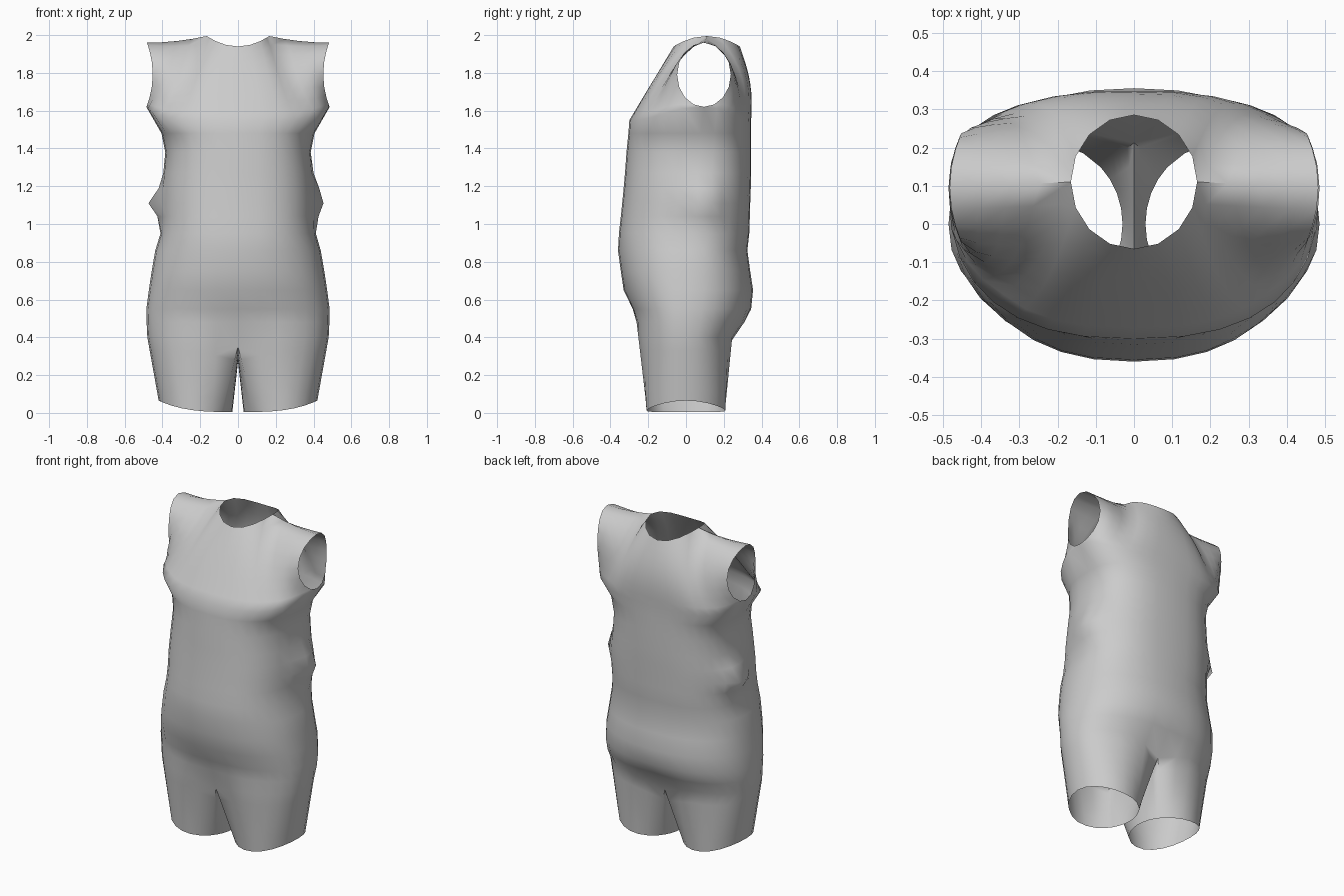
import bpy, bmesh
from math import sin, cos, pi, radians, exp, copysign
from mathutils import Vector

if "Cube" in bpy.data.objects:
    bpy.data.objects.remove(bpy.data.objects["Cube"])

N = 32  # points round the body; 0 front, 8 right side, 16 back, 24 left side


def spow(v, e):
    return copysign(abs(v) ** e, v) if abs(v) > 1e-6 else 0.0


def ring(z, w, yf, yb, yc, e=0.8, lift=0.0):
    pts = []
    for k in range(N):
        a = 2 * pi * k / N
        c, s = cos(a), sin(a)
        x = w * spow(s, e)
        y = yc - (yc - yf if c > 0 else yb - yc) * spow(c, e)
        pts.append(Vector((x, y, z + lift * abs(s) ** 6)))
    return pts


bm = bmesh.new()


def skin(rows, closed):
    """Join successive rows of points with quads."""
    vs = [[bm.verts.new(p) for p in r] for r in rows]
    for a, b in zip(vs, vs[1:]):
        n = len(a)
        for i in range(n if closed else n - 1):
            j = (i + 1) % n
            bm.faces.new((a[i], a[j], b[j], b[i]))


# Trunk: z, half width, front, back, side centre
levels = [
    (1.48, .405, -.305, .345, .08), (1.38, .385, -.315, .345, .07),
    (1.27, .395, -.323, .345, .06), (1.19, .402, -.33, .343, .06),
    (1.11, .408, -.338, .34, .06), (1.04, .405, -.345, .338, .05),
    (.95, .41, -.355, .335, .04), (.86, .438, -.36, .325, .02),
    (.75, .457, -.345, .34, .01), (.65, .472, -.33, .355, .01),
    (.55, .485, -.282, .345, 0), (.48, .484, -.272, .32, 0),
    (.40, .48, -.27, .262, 0)]
chest = ring(1.55, .485, -.3, .345, .095, .8, .07)
rows = [chest]
for z, w, yf, yb, yc in levels:
    r = ring(z, w, yf, yb, yc, .8 if z > .9 else .87)
    for p in r:
        # Side bumps above the hips
        near = exp(-((p.y - .1) / .09) ** 2) if abs(p.x) > .3 else 0
        if p.x > 0:
            p.x += .055 * near * exp(-((z - 1.12) / .1) ** 2)
        else:
            p.x -= .08 * near * exp(-((z - 1.11) / .07) ** 2)
    rows.append(r)
# Groin and seat cleft pulled in along the centre line
for r, amt in ((rows[-2], .015), (rows[-1], .05)):
    for k, f in ((0, 1), (1, .4), (N - 1, .4)):
        r[k].y += amt * f
        r[(k + 16) % N].y -= amt * f
        if amt > .02:
            r[k].z -= .05 * f
            r[(k + 16) % N].z -= .06 * f
hip = rows[-1]
skin(rows, True)

# Front and back yokes with armholes, shoulders and neck opening
M = 8
for side in (-1, 1):
    def arm(v, sx):
        t = pi * v
        return Vector((sx * (.45 + .032 * cos(t) ** 2),
                       .095 + side * .142 * sin(t), 1.79 - .17 * cos(t)))
    base = [chest[k % N] if side < 0 else chest[16 - k] for k in range(-8, 9)]
    top = []
    for j in range(-8, 9):
        if abs(j) >= 4:
            f = (abs(j) - 4) / 4
            top.append(Vector((copysign(.165 + .317 * f, j), .11 - .015 * f,
                               1.96 + .035 * (1 - f) ** 2)))
        else:
            a = pi / 2 * j / 4
            top.append(Vector((.165 * sin(a), .11 + side * .175 * cos(a),
                               1.94 + .055 * sin(a) ** 2)))
    grid = []
    for i in range(M + 1):
        v = i / M
        row = []
        for j in range(17):
            u = (j - 8) / 8
            sx = 1 if u > 0 else -1
            line = arm(0, sx).lerp(arm(1, sx), v)
            p = base[j].lerp(top[j], v) + (arm(v, sx) - line) * abs(u) ** 1.5
            if side > 0:
                p.y += .025 * sin(pi * v) * (1 - u * u)
            row.append(p)
        grid.append(row)
    skin(grid, False)

# Legs: half the hip ring plus a shared crotch line, lofted to open hems
for sx in (1, -1):
    upper = [hip[(sx * k) % N] for k in range(17)]
    for i in range(1, 8):
        t = i / 8
        p = upper[16].lerp(upper[0], t)
        p.z -= .075 * sin(pi * t)
        upper.append(p)
    lower = []
    for i in range(24):
        a = radians(-45 + 270 * i / 16 if i <= 16 else 225 + 90 * (i - 16) / 8)
        x = .225 + .195 * sin(a)
        lower.append(Vector((sx * x, -.21 * cos(a),
                             .005 + .06 * ((x - .03) / .39) ** 3)))
    skin([[a.lerp(b, t / 5) for a, b in zip(upper, lower)]
          for t in range(6)], True)

bmesh.ops.remove_doubles(bm, verts=bm.verts, dist=.0005)
bmesh.ops.recalc_face_normals(bm, faces=bm.faces)
me = bpy.data.meshes.new("torso_shell")
bm.to_mesh(me)
bm.free()
ob = bpy.data.objects.new("torso_shell", me)
bpy.context.collection.objects.link(ob)
bpy.context.view_layer.objects.active = ob
ob.select_set(True)
bpy.ops.object.shade_smooth_by_angle(angle=radians(60))
